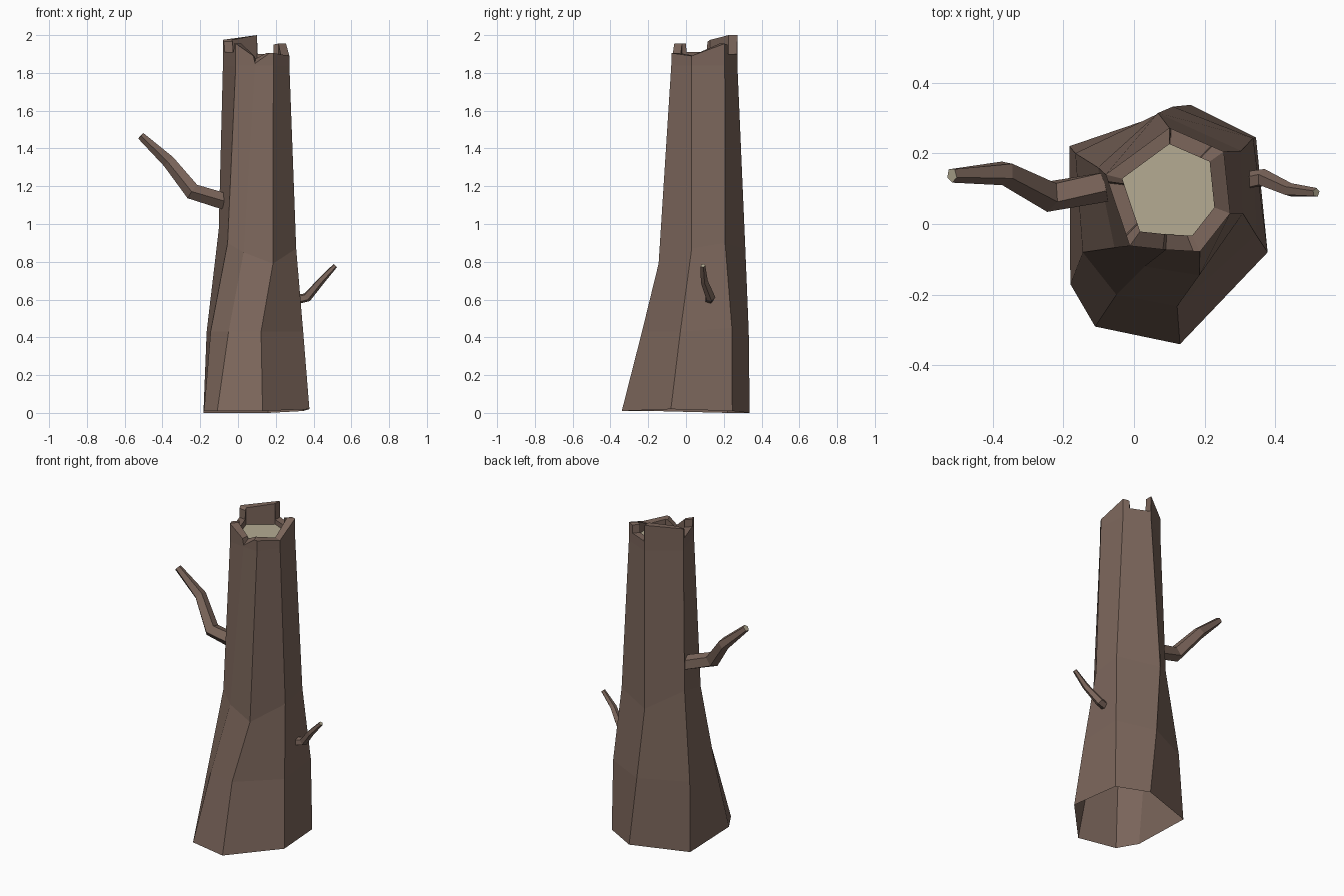
import bpy, bmesh, math
from mathutils import Vector

if "Cube" in bpy.data.objects:
    bpy.data.objects.remove(bpy.data.objects["Cube"])


def material(name, color):
    m = bpy.data.materials.new(name)
    m.diffuse_color = (*color, 1)
    m.use_nodes = True
    m.node_tree.nodes["Principled BSDF"].inputs["Base Color"].default_value = m.diffuse_color
    return m


BARK = material("bark", (0.2, 0.133, 0.105))
WOOD = material("bare_wood", (0.46, 0.41, 0.29))


def finish(bm, name):
    mesh = bpy.data.meshes.new(name)
    bm.to_mesh(mesh)
    bm.free()
    mesh.materials.append(BARK)
    mesh.materials.append(WOOD)
    obj = bpy.data.objects.new(name, mesh)
    bpy.context.collection.objects.link(obj)


# Trunk: corner columns counter-clockwise, each from the flared foot upward
COLUMNS = [
    [(-.18, -.17, .01), (-.145, -.08, .43), (-.055, -.067, .90), (-.012, -.062, 1.84)],
    [(-.11, -.29, .01), (-.05, -.20, .43), (.03, -.12, .85), (.09, -.073, 1.84)],
    [(.13, -.34, .01), (.122, -.233, .43), (.185, -.145, .79), (.187, -.078, 1.84)],
    [(.378, -.08, .02), (.345, -.03, .43), (.308, .03, .87), (.272, .03, 1.84)],
    [(.345, .245, .01), (.337, .243, .45), (.303, .207, .90), (.254, .205, 1.84)],
    [(.16, .337, 0), (.11, .332, .43), (.068, .314, .87), (.10, .272, 1.84)],
    [(-.183, .22, 0), (-.166, .20, .43), (-.102, .16, .97), (-.08, .14, 1.84)],
]
# Broken rim: for each side, (fraction along the side, height)
RIM = [
    [(0, 1.955), (.92, 1.89)],
    [(0, 1.85), (.8, 1.905)],
    [(0, 1.905)],
    [(0, 1.89)],
    [(0, 1.955), (.22, 1.95), (.24, 1.9), (.97, 1.9)],
    [(0, 2.0)],
    [(0, 1.975), (.1, 1.965), (.12, 1.91), (.84, 1.91), (.86, 1.955)],
]
CENTRE = Vector((.1, .095))
FLOOR_Z = 1.87

bm = bmesh.new()
cols = [[bm.verts.new(p) for p in c] for c in COLUMNS]
n = len(cols)
for i in range(n):
    a, b = cols[i], cols[(i + 1) % n]
    for k in range(3):
        bm.faces.new((a[k], b[k], b[k + 1], a[k + 1]))

# Outer rim, inner rim and floor rings
sides, inner, floor = [], [], []
for i in range(n):
    p, q = cols[i][3].co, cols[(i + 1) % n][3].co
    row = []
    for t, z in RIM[i]:
        o = p.lerp(q, t)
        c = CENTRE + (o.xy - CENTRE) * .74
        row.append(bm.verts.new((o.x, o.y, z)))
        inner.append(bm.verts.new((c.x, c.y, max(z, FLOOR_Z + .005))))
        floor.append(bm.verts.new((c.x, c.y, FLOOR_Z)))
    sides.append(row)
for i in range(n):
    j = (i + 1) % n
    bm.faces.new([cols[i][3], cols[j][3], sides[j][0]] + sides[i][::-1])
outer = [v for row in sides for v in row]
m = len(outer)
for i in range(m):
    j = (i + 1) % m
    bm.faces.new((outer[i], outer[j], inner[j], inner[i]))
    bm.faces.new((inner[i], inner[j], floor[j], floor[i]))
bm.faces.new(floor).material_index = 1
finish(bm, "trunk")


# Branches: tapered five-sided tubes with bare ends
def branch(name, path, radii):
    bm = bmesh.new()
    pts = [Vector(p) for p in path]
    rings = []
    for i, (p, r) in enumerate(zip(pts, radii)):
        d = pts[min(i + 1, len(pts) - 1)] - pts[max(i - 1, 0)]
        q = d.to_track_quat('Z', 'Y')
        rings.append([bm.verts.new(p + q @ Vector((r * math.cos(k * math.tau / 5),
                                                   r * math.sin(k * math.tau / 5), 0)))
                      for k in range(5)])
    for a, b in zip(rings, rings[1:]):
        for k in range(5):
            j = (k + 1) % 5
            bm.faces.new((a[k], a[j], b[j], b[k]))
    bm.faces.new(rings[0][::-1])
    bm.faces.new(rings[-1]).material_index = 1
    finish(bm, name)


branch("large_branch",
       [(-.075, .11, 1.12), (-.24, .08, 1.172), (-.365, .145, 1.33), (-.515, .138, 1.467)],
       [.046, .046, .036, .021])
branch("small_branch",
       [(.30, .12, .598), (.365, .13, .612), (.44, .096, .70), (.515, .089, .78)],
       [.026, .026, .02, .013])
